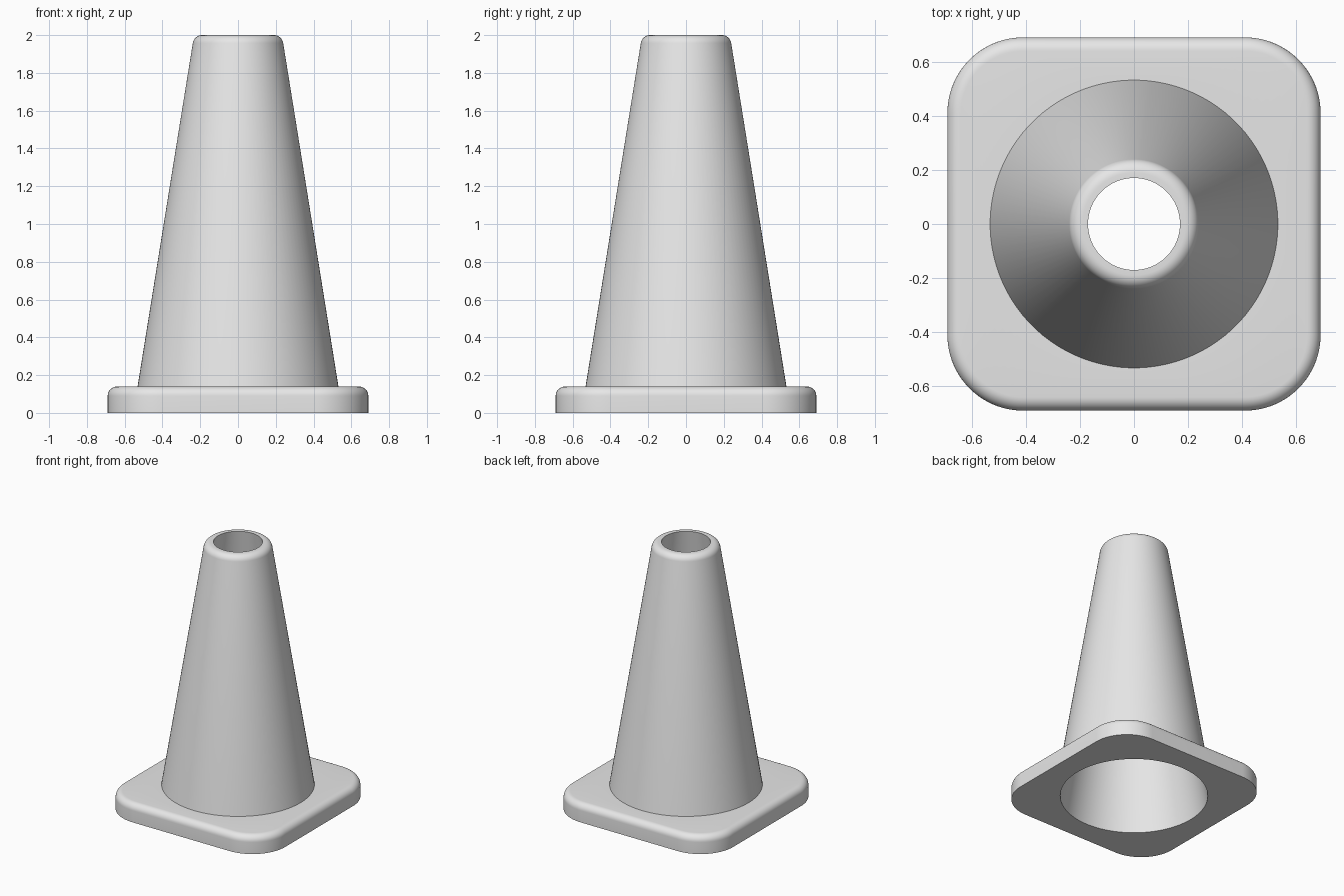
import bpy, bmesh
from math import sin, cos, pi, radians

if "Cube" in bpy.data.objects:
    bpy.data.objects.remove(bpy.data.objects["Cube"])

SEGMENTS = 96
CORNER = SEGMENTS // 4
FILLET = 0.05
HOLE = 0.516      # radius of the opening underneath
FOOT = 0.532      # outer radius where the cone meets the base

grey = bpy.data.materials.new("plain grey")
grey.use_nodes = True
grey.diffuse_color = (0.8, 0.8, 0.8, 1)
grey.node_tree.nodes["Principled BSDF"].inputs["Base Color"].default_value = grey.diffuse_color


def circle(radius, z):
    angles = [2 * pi * (i + 0.5) / SEGMENTS for i in range(SEGMENTS)]
    return [(radius * cos(a), radius * sin(a), z) for a in angles]


def rounded_square(half, radius, z):
    points = []
    for k in range(4):
        turn = pi / 2 * k + pi / 4
        cx = (half - radius) * (1 if cos(turn) > 0 else -1)
        cy = (half - radius) * (1 if sin(turn) > 0 else -1)
        for i in range(CORNER):
            a = pi / 2 * (k + i / (CORNER - 1))
            points.append((cx + radius * cos(a), cy + radius * sin(a), z))
    return points


def skin(name, loops):
    """Join consecutive loops of points with quads."""
    bm = bmesh.new()
    rings = [[bm.verts.new(p) for p in loop] for loop in loops]
    for low, high in zip(rings, rings[1:]):
        for i in range(SEGMENTS):
            j = (i + 1) % SEGMENTS
            bm.faces.new((low[i], low[j], high[j], high[i]))
    mesh = bpy.data.meshes.new(name)
    bm.to_mesh(mesh)
    bm.free()
    mesh.materials.append(grey)
    obj = bpy.data.objects.new(name, mesh)
    bpy.context.collection.objects.link(obj)
    bpy.ops.object.select_all(action="DESELECT")
    obj.select_set(True)
    bpy.context.view_layer.objects.active = obj
    bpy.ops.object.shade_smooth_by_angle(angle=radians(30))
    return obj


# Square foot with rounded corners, a softened top edge and a round opening
base = [circle(HOLE, 0), rounded_square(0.69, 0.28, 0)]
for step in range(9):
    a = pi / 2 * step / 8
    inset = FILLET * (1 - cos(a))
    base.append(rounded_square(0.69 - inset, 0.28 - inset, 0.09 + FILLET * sin(a)))
base.append(circle(FOOT, 0.14))
skin("base", base)

# Hollow cone: outer wall, rounded rim, then the inner wall down to the ground
cone = [circle(FOOT, 0.14)]
for step in range(9):
    a = radians(9 + 81 * step / 8)
    cone.append(circle(0.19 + FILLET * cos(a), 1.95 + FILLET * sin(a)))
cone += [circle(0.17, 2), circle(HOLE, 0)]
skin("cone", cone)
